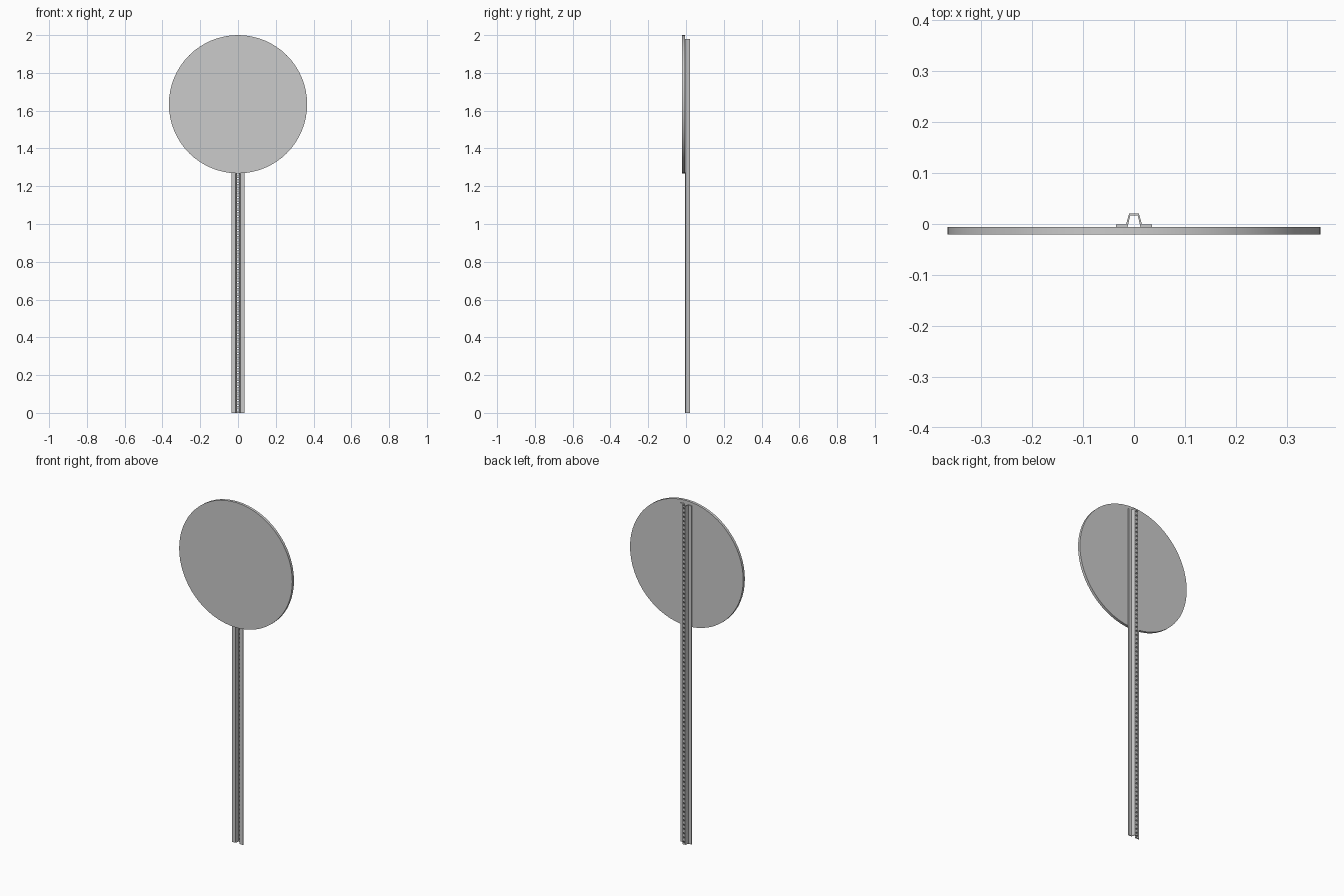
import bpy, bmesh
from math import radians
from mathutils import Matrix

if "Cube" in bpy.data.objects:
    bpy.data.objects.remove(bpy.data.objects["Cube"])

POST_H = 1.98
HOLE_STEP = 0.025


def make_object(name, bm):
    bmesh.ops.recalc_face_normals(bm, faces=bm.faces[:])
    mesh = bpy.data.meshes.new(name)
    bm.to_mesh(mesh)
    bm.free()
    obj = bpy.data.objects.new(name, mesh)
    bpy.context.collection.objects.link(obj)
    return obj


def add_cylinder(bm, radius, depth, y, z, sides):
    """Cylinder lying along the y axis."""
    m = Matrix.Translation((0, y, z)) @ Matrix.Rotation(radians(90), 4, 'X')
    bmesh.ops.create_cone(bm, cap_ends=True, segments=sides, radius1=radius,
                          radius2=radius, depth=depth, matrix=m)


# Round sign plate
bm = bmesh.new()
add_cylinder(bm, 0.366, 0.0155, -0.01325, 1.634, 64)
plate = make_object("sign_plate", bm)
bpy.context.view_layer.objects.active = plate
plate.select_set(True)
bpy.ops.object.shade_smooth_by_angle(angle=radians(30))
plate.select_set(False)

# Hat-channel post: half profile mirrored in x, extruded upward
half = [(0.0075, 0.0165), (0.0125, -0.0055), (0.0353, -0.0055),
        (0.0353, -0.0005), (0.0155, -0.0005), (0.0095, 0.021)]
inner_to_outer = half
profile = inner_to_outer + [(-x, y) for x, y in reversed(half)]
bm = bmesh.new()
face = bm.faces.new([bm.verts.new((x, y, 0)) for x, y in profile])
top = bmesh.ops.extrude_face_region(bm, geom=[face])["geom"]
bmesh.ops.translate(bm, vec=(0, 0, POST_H),
                    verts=[v for v in top if isinstance(v, bmesh.types.BMVert)])
post = make_object("channel_post", bm)

# Row of bolt holes through the post web
bm = bmesh.new()
count = int(POST_H / HOLE_STEP)
for i in range(count):
    add_cylinder(bm, 0.0048, 0.03, 0.02, HOLE_STEP * (i + 0.6), 12)
cutter = make_object("hole_cutter", bm)
cutter.hide_render = True
cutter.hide_viewport = False
cutter.display_type = 'WIRE'

holes = post.modifiers.new("bolt_holes", 'BOOLEAN')
holes.operation = 'DIFFERENCE'
holes.solver = 'EXACT'
holes.object = cutter
